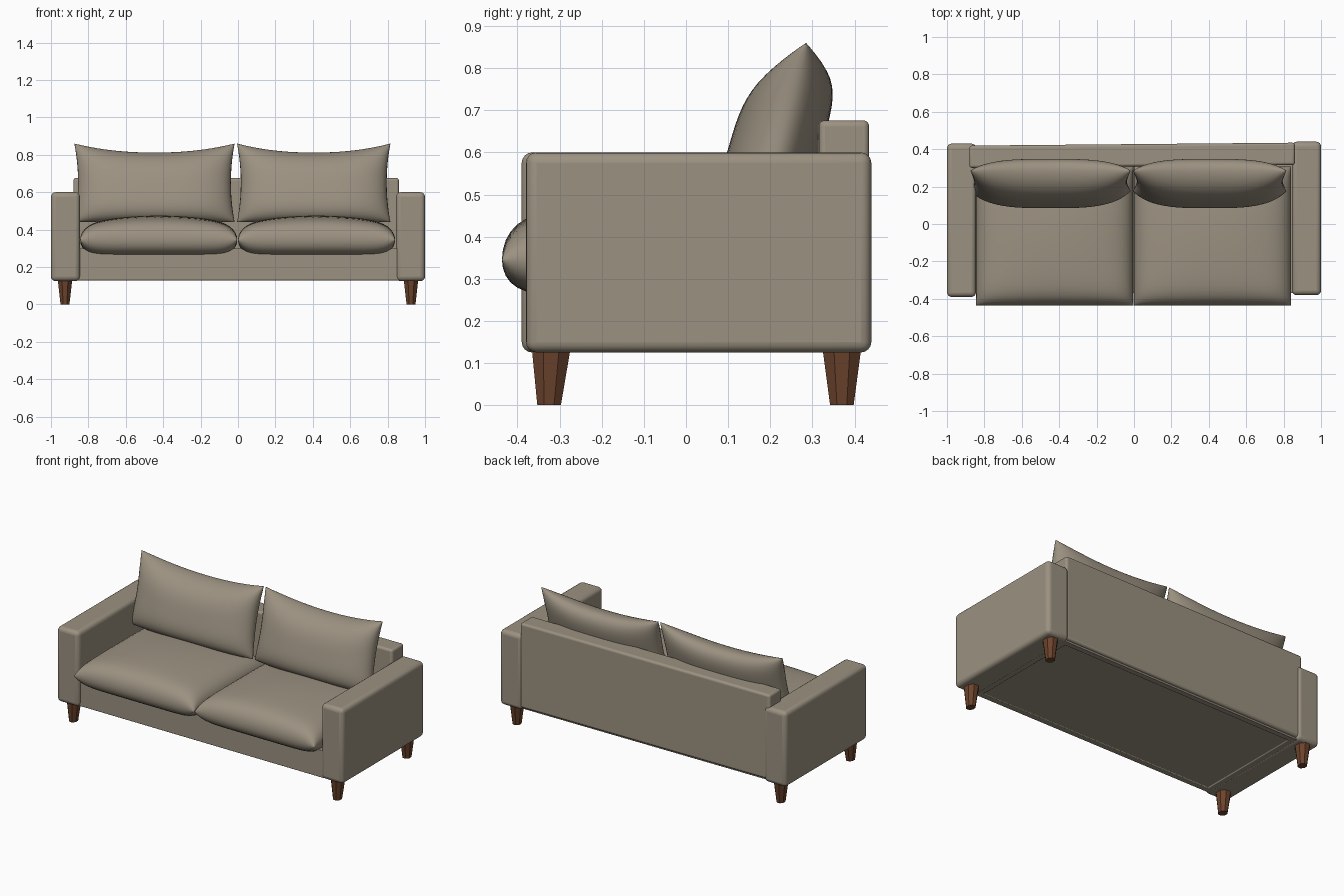
import bpy, bmesh, math

if "Cube" in bpy.data.objects:
    bpy.data.objects.remove(bpy.data.objects["Cube"])


def material(name, rgb):
    m = bpy.data.materials.new(name)
    m.diffuse_color = (*rgb, 1)
    m.use_nodes = True
    m.node_tree.nodes["Principled BSDF"].inputs["Base Color"].default_value = m.diffuse_color
    return m


FABRIC = material("taupe fabric", (0.33, 0.285, 0.22))
WOOD = material("brown wood", (0.15, 0.058, 0.026))


def finish(bm, name, mat, angle=None):
    bmesh.ops.recalc_face_normals(bm, faces=bm.faces)
    me = bpy.data.meshes.new(name)
    bm.to_mesh(me)
    bm.free()
    me.materials.append(mat)
    ob = bpy.data.objects.new(name, me)
    bpy.context.collection.objects.link(ob)
    if angle:
        bpy.ops.object.select_all(action='DESELECT')
        bpy.context.view_layer.objects.active = ob
        ob.select_set(True)
        bpy.ops.object.shade_smooth_by_angle(angle=math.radians(angle))
    return ob


def box(name, lo, hi, radius, skew=0.0, panel=False):
    """Rounded box; skew pushes the rear edge back towards +x; panel recesses the underside."""
    bm = bmesh.new()
    bmesh.ops.create_cube(bm, size=1)
    for v in bm.verts:
        v.co = [lo[i] + (v.co[i] + 0.5) * (hi[i] - lo[i]) for i in range(3)]
        if v.co.y > 0:
            v.co.y += skew * v.co.x
    if panel:
        bottom = min(bm.faces, key=lambda f: f.calc_center_median().z)
        bmesh.ops.inset_region(bm, faces=[bottom], thickness=0.05)
        bmesh.ops.inset_region(bm, faces=[bottom], thickness=0.003, depth=-0.006)
    ob = finish(bm, name, FABRIC, 40)
    mod = ob.modifiers.new("round edges", 'BEVEL')
    mod.width, mod.segments = radius, 4
    mod.limit_method, mod.angle_limit = 'ANGLE', math.radians(60)
    return ob


def cushion(name, place, power, n=28):
    """Closed cushion: place(u, v, t, side) maps a padded sheet pair into space."""
    bm = bmesh.new()
    steps = [math.sin(math.pi * (i / n - 0.5)) for i in range(n + 1)]
    for side in (-1, 1):
        grid = []
        for u in steps:
            row = []
            for v in steps:
                t = max(0, (1 - abs(u) ** power) * (1 - abs(v) ** power)) ** 0.5
                row.append(bm.verts.new(place(u, v, t, side)))
            grid.append(row)
        for i in range(n):
            for j in range(n):
                bm.faces.new((grid[i][j], grid[i + 1][j],
                              grid[i + 1][j + 1], grid[i][j + 1]))
    bmesh.ops.remove_doubles(bm, verts=bm.verts, dist=1e-5)
    return finish(bm, name, FABRIC, 60)


# Frame: arms, base with recessed underside panel, back
box("left_arm", (-1.0, -0.39, 0.125), (-0.845, 0.43, 0.6), 0.025)
box("right_arm", (0.845, -0.38, 0.125), (1.0, 0.44, 0.6), 0.025)
box("base", (-0.86, -0.37, 0.128), (0.86, 0.41, 0.30), 0.008, 0.008, True)
box("back", (-0.88, 0.308, 0.14), (0.86, 0.427, 0.676), 0.014, 0.009)


# Seat cushions: thick slabs with a soft crown
def seat_place(cx):
    def place(u, v, t, side):
        crown = 0.045 * (1 - u * u) * (1 - 0.6 * v * v) if side > 0 else 0
        return (cx + 0.42 * u, -0.065 + 0.372 * v,
                0.345 + side * t * (0.085 + crown))
    return place


for side_name, cx in (("left", -0.424), ("right", 0.42)):
    cushion(side_name + "_seat_cushion", seat_place(cx), 9)


# Back cushions: leaning pillows with peaked top corners
def pillow_place(x0, x1):
    def place(u, v, t, side):
        half = (x1 - x0) / 2 - 0.02 * (1 - v * v)
        top = 0.812 + 0.048 * abs(u) ** 2.2
        z = 0.44 + (v + 1) / 2 * (top - 0.44)
        y = 0.175 + 0.055 * (v + 1) + t * (0.095 if side > 0 else -0.125) * side * side
        return ((x0 + x1) / 2 + half * u, y, z)
    return place


cushion("left_back_cushion", pillow_place(-0.875, -0.018), 3.2)
cushion("right_back_cushion", pillow_place(-0.005, 0.815), 3.2)

# Tapered faceted legs
for sx, xname in ((-1, "left"), (1, "right")):
    for y0, y1, yname in ((-0.32, -0.325, "front"), (0.37, 0.37, "rear")):
        bm = bmesh.new()
        rings = []
        for z, y, r in ((0, y1, 0.028), (0.135, y0, 0.046)):
            rings.append([bm.verts.new((
                sx * 0.925 + 0.85 * r * math.cos(math.tau * (k + 0.5) / 8) / math.cos(math.pi / 8),
                y + r * math.sin(math.tau * (k + 0.5) / 8) / math.cos(math.pi / 8), z))
                for k in range(8)])
        for k in range(8):
            j = (k + 1) % 8
            bm.faces.new((rings[0][k], rings[0][j], rings[1][j], rings[1][k]))
        bm.faces.new(rings[0])
        bm.faces.new(rings[1])
        finish(bm, f"{yname}_{xname}_leg", WOOD)
